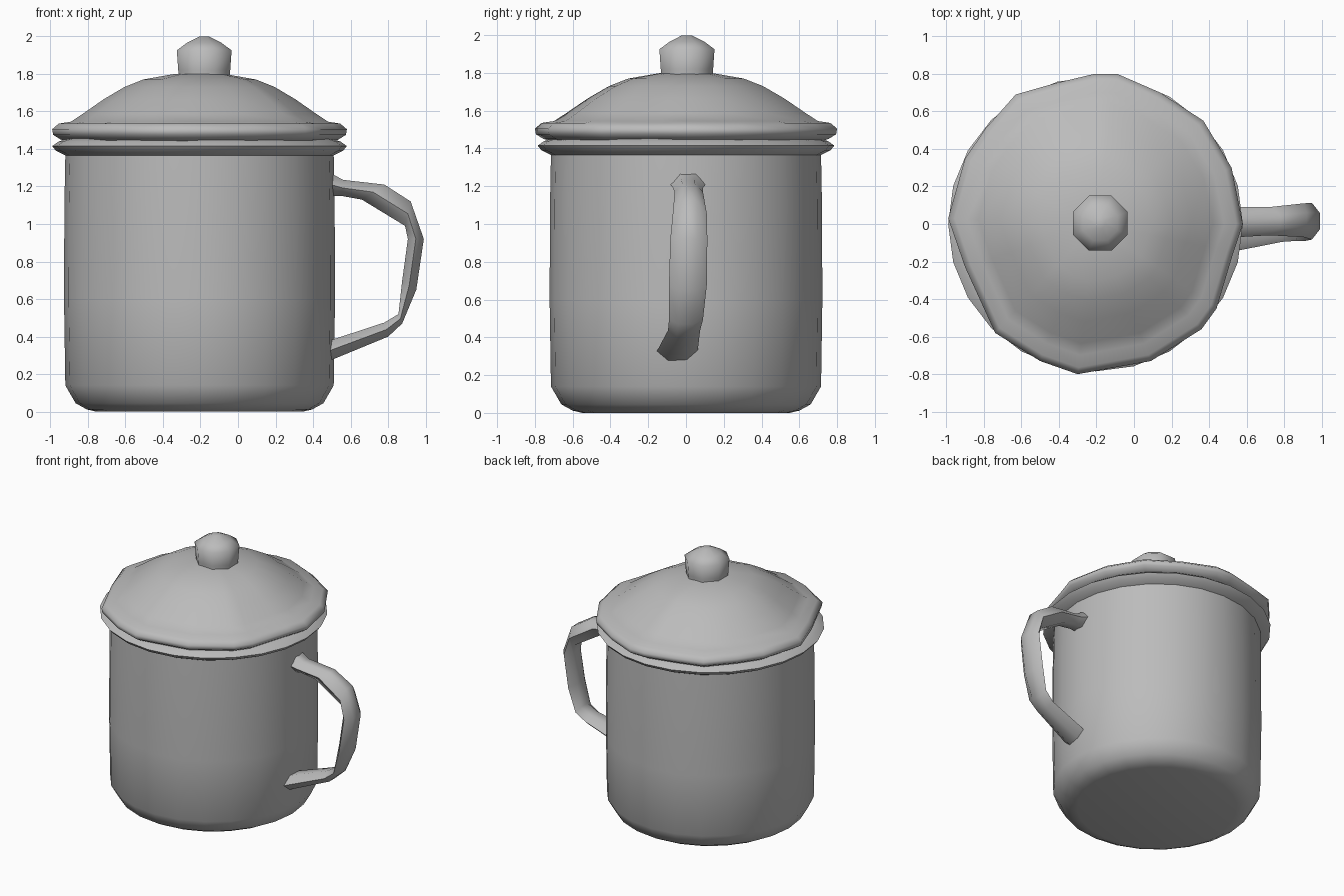
import bpy, bmesh, math
from mathutils import Vector

if "Cube" in bpy.data.objects:
    bpy.data.objects.remove(bpy.data.objects["Cube"])

CX = -0.205  # axis of the mug body

enamel = bpy.data.materials.new("grey_enamel")
enamel.diffuse_color = (0.5, 0.5, 0.5, 1)
enamel.use_nodes = True
enamel.node_tree.nodes["Principled BSDF"].inputs["Base Color"].default_value = enamel.diffuse_color


def finish(name, bm, angle):
    bmesh.ops.recalc_face_normals(bm, faces=bm.faces)
    me = bpy.data.meshes.new(name)
    bm.to_mesh(me)
    bm.free()
    ob = bpy.data.objects.new(name, me)
    bpy.context.collection.objects.link(ob)
    me.materials.append(enamel)
    bpy.ops.object.select_all(action='DESELECT')
    ob.select_set(True)
    bpy.context.view_layer.objects.active = ob
    bpy.ops.object.shade_smooth_by_angle(angle=math.radians(angle))
    return ob


def loft(name, rings, angle=50):
    """Skin a list of point rings and cap both ends."""
    bm = bmesh.new()
    vs = [[bm.verts.new(p) for p in ring] for ring in rings]
    n = len(vs[0])
    for a, b in zip(vs, vs[1:]):
        for i in range(n):
            j = (i + 1) % n
            bm.faces.new((a[i], a[j], b[j], b[i]))
    bm.faces.new(vs[0])
    bm.faces.new(vs[-1])
    return finish(name, bm, angle)


def circle(n, turn=0.0):
    return [(math.cos(2 * math.pi * i / n + turn), math.sin(2 * math.pi * i / n + turn))
            for i in range(n)]


def lathe(name, outline, profile, cx=CX, cy=0.0, angle=50):
    return loft(name, [[(cx + x * r, cy + y * r, z) for x, y in outline]
                       for r, z in profile], angle)


# Mug body with rounded foot and rolled rim
lathe("mug_body", circle(24), [
    (0.55, 0.0), (0.60, 0.012), (0.66, 0.045), (0.715, 0.14), (0.722, 0.6),
    (0.72, 1.1), (0.715, 1.365), (0.765, 1.39), (0.785, 1.415), (0.75, 1.44),
    (0.70, 1.455)], angle=60)

# Lid: uneven hand-hammered outline, swept up to a shallow dome
edge = [(-.99, .03), (-.9, .35), (-.79, .51), (-.63, .69), (-.42, .75), (-.21, .8), (-.09, .8),
        (.14, .7), (.37, .55), (.52, .3), (.58, 0), (.53, -.15), (.44, -.45),
        (.36, -.56), (.09, -.73), (-.3, -.8), (-.5, -.73), (-.74, -.58), (-.9, -.23)]
outline = [((x - CX) / 0.785, y / 0.785) for x, y in edge]
lathe("lid", outline, [
    (0.68, 1.43), (0.74, 1.45), (0.78, 1.475), (0.785, 1.505), (0.75, 1.535),
    (0.685, 1.545), (0.625, 1.585), (0.51, 1.665), (0.40, 1.73), (0.30, 1.77),
    (0.13, 1.80)], angle=60)

# Knob with slightly wider crown
lathe("lid_knob", circle(8, math.pi / 8), [
    (0.145, 1.76), (0.15, 1.82), (0.158, 1.925), (0.10, 1.965), (0.03, 1.998)],
    cx=-0.18, cy=0.005, angle=60)

# Handle: outer point, inner point, centre y, half width
stations = [
    ((0.46, 1.29), (0.46, 1.15), 0.01, 0.10),
    ((0.56, 1.235), (0.55, 1.15), 0.01, 0.08),
    ((0.78, 1.21), (0.66, 1.13), 0.015, 0.075),
    ((0.92, 1.12), (0.89, 0.99), 0.02, 0.09),
    ((0.99, 0.92), (0.905, 0.92), 0.015, 0.098),
    ((0.95, 0.65), (0.875, 0.70), 0.01, 0.10),
    ((0.875, 0.47), (0.855, 0.52), 0.0, 0.09),
    ((0.80, 0.40), (0.78, 0.475), -0.01, 0.085),
    ((0.46, 0.26), (0.46, 0.37), -0.05, 0.11)]
rings = []
for out, inn, y, w in stations:
    o, i = Vector((out[0], y, out[1])), Vector((inn[0], y, inn[1]))
    side = Vector((0, w, 0))
    rings.append([o + side * 0.45, o.lerp(i, 0.5) + side, i + side * 0.45,
                  i - side * 0.45, o.lerp(i, 0.5) - side, o - side * 0.45])
loft("handle", rings, angle=60)
